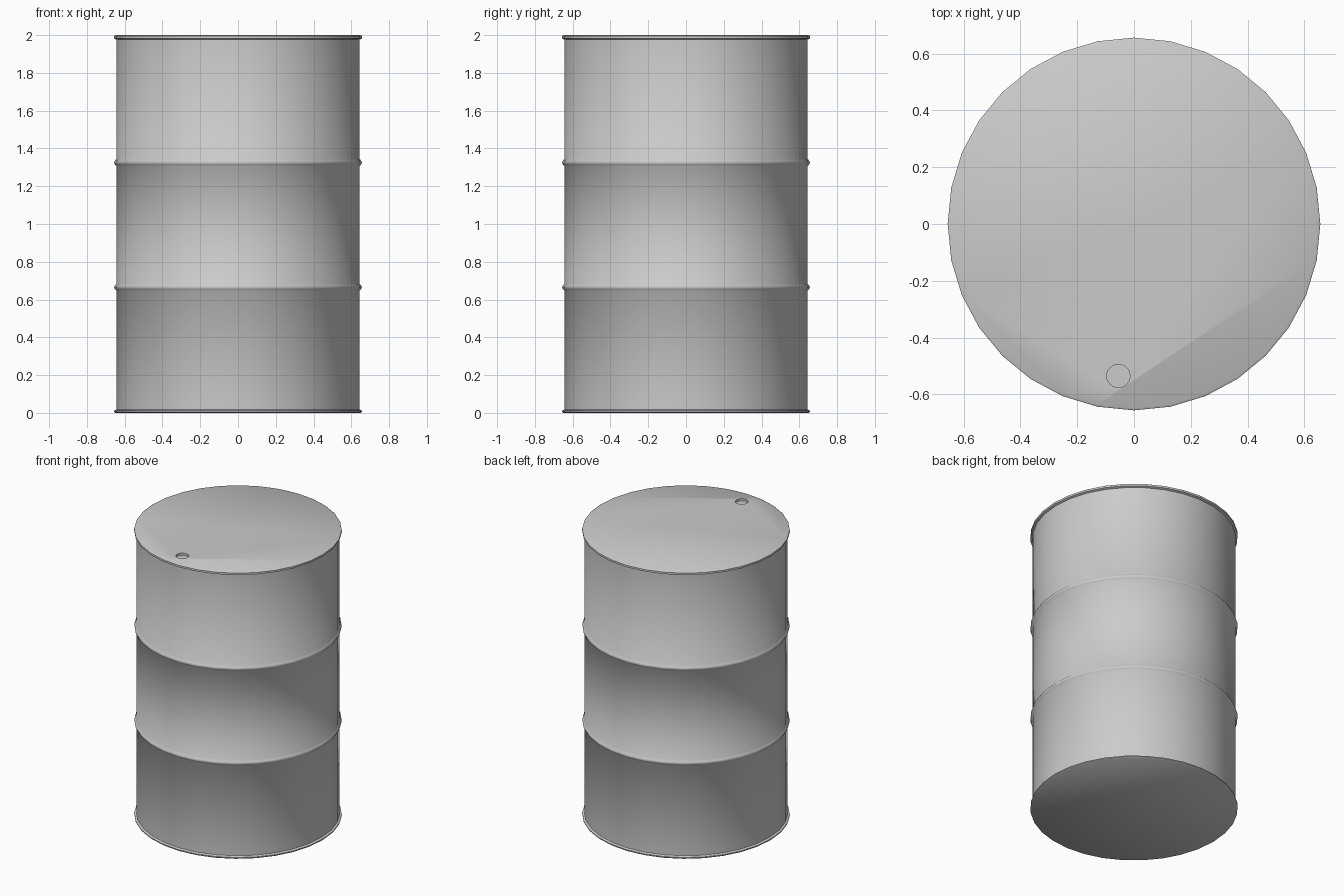
import bpy, bmesh, math

if "Cube" in bpy.data.objects:
    bpy.data.objects.remove(bpy.data.objects["Cube"])

SIDES = 32
BODY, RIM = 0.643, 0.656


def rib(z, h=0.02):
    # rounded bead around the wall
    return [(BODY, z - h), (RIM - 0.004, z - h * 0.5), (RIM, z),
            (RIM - 0.004, z + h * 0.5), (BODY, z + h)]


# Wall profile (radius, height), bottom to top
profile = [(RIM - 0.006, 0), (RIM, 0.005), (RIM, 0.012), (BODY, 0.018)]
profile += rib(0.665) + rib(1.325)
profile += [(BODY, 1.976), (RIM, 1.982), (RIM, 1.995), (RIM - 0.008, 2.0)]

# Drum body: revolved wall with flat ends
bm = bmesh.new()
rings = [[bm.verts.new((r * math.cos(i * math.tau / SIDES),
                        r * math.sin(i * math.tau / SIDES), z))
          for i in range(SIDES)] for r, z in profile]
for a, b in zip(rings, rings[1:]):
    for i in range(SIDES):
        j = (i + 1) % SIDES
        bm.faces.new((a[i], a[j], b[j], b[i]))
bm.faces.new(rings[0][::-1])
bm.faces.new(rings[-1])
mesh = bpy.data.meshes.new("drum_body")
bm.to_mesh(mesh)
bm.free()
drum = bpy.data.objects.new("drum_body", mesh)
bpy.context.collection.objects.link(drum)

# Bung recess in the lid
bpy.ops.mesh.primitive_cylinder_add(vertices=24, radius=0.041, depth=0.04,
                                    location=(-0.055, -0.535, 2.005))
cutter = bpy.context.object
cutter.name = "bung_cutter"
cut = drum.modifiers.new("bung_recess", 'BOOLEAN')
cut.operation = 'DIFFERENCE'
cut.solver = 'EXACT'
cut.object = cutter
bpy.ops.object.select_all(action='DESELECT')
drum.select_set(True)
bpy.context.view_layer.objects.active = drum
bpy.ops.object.modifier_apply(modifier=cut.name)
bpy.data.objects.remove(cutter)
bpy.ops.object.shade_smooth_by_angle(angle=math.radians(50))
